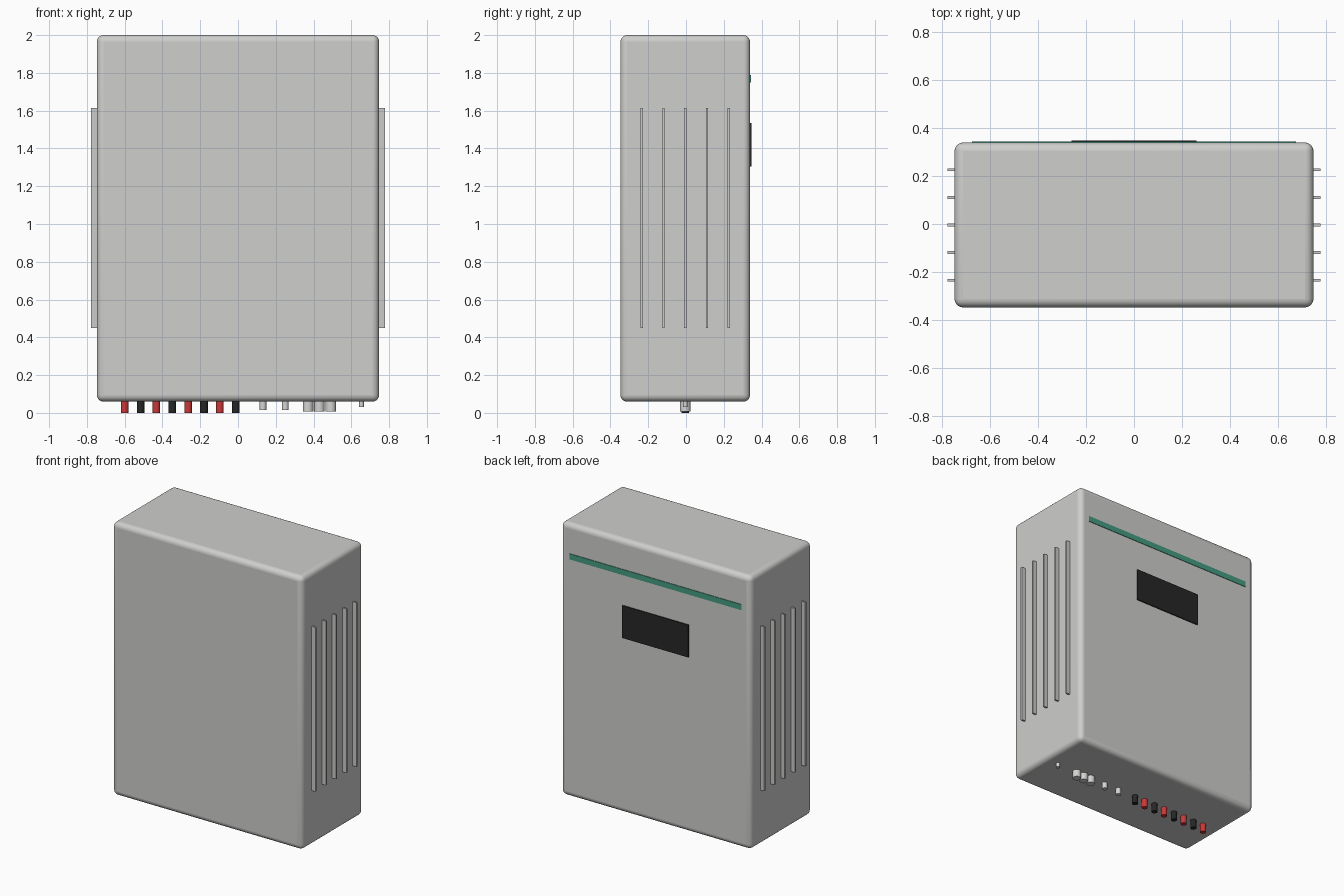
import bpy, bmesh, math

if "Cube" in bpy.data.objects:
    bpy.data.objects.remove(bpy.data.objects["Cube"])

def material(name, color):
    m = bpy.data.materials.new(name)
    m.diffuse_color = (*color, 1)
    m.use_nodes = True
    m.node_tree.nodes["Principled BSDF"].inputs["Base Color"].default_value = m.diffuse_color
    return m

GREY = material("casing grey", (0.62, 0.62, 0.61))
FIN = material("fin grey", (0.60, 0.60, 0.59))
GLAND = material("gland grey", (0.66, 0.66, 0.65))
GREEN = material("accent green", (0.06, 0.33, 0.22))
BLACK = material("black", (0.02, 0.02, 0.02))
RED = material("red", (0.60, 0.04, 0.04))

CY = -0.004   # depth centre of the casing
BACK = 0.339  # rear face of the casing
FLOOR = 0.06  # underside of the casing

def finish(bm, name, mat):
    me = bpy.data.meshes.new(name)
    bm.to_mesh(me)
    bm.free()
    me.materials.append(mat)
    ob = bpy.data.objects.new(name, me)
    bpy.context.collection.objects.link(ob)
    return ob

def smooth(ob):
    bpy.ops.object.select_all(action='DESELECT')
    ob.select_set(True)
    bpy.context.view_layer.objects.active = ob
    bpy.ops.object.shade_smooth_by_angle(angle=math.radians(35))

def box(name, lo, hi, mat):
    bm = bmesh.new()
    bmesh.ops.create_cube(bm, size=1)
    for v in bm.verts:
        v.co = [(a + b) / 2 + c * (b - a) for a, b, c in zip(lo, hi, v.co)]
    return finish(bm, name, mat)

def plug(name, x, radius, bottom, mat):
    top = FLOOR + 0.01
    bm = bmesh.new()
    bmesh.ops.create_cone(bm, cap_ends=True, segments=24, radius1=radius,
                          radius2=radius, depth=top - bottom)
    bmesh.ops.translate(bm, verts=bm.verts, vec=(x, CY, (top + bottom) / 2))
    smooth(finish(bm, name, mat))

# Rounded casing
casing = box("casing", (-0.747, CY - 0.343, FLOOR), (0.747, BACK, 2.0), GREY)
bevel = casing.modifiers.new("rounded edges", 'BEVEL')
bevel.width = 0.035
bevel.segments = 5
smooth(casing)

# Cooling fins on both sides
for side in (-1, 1):
    for i in range(5):
        y = CY + (i - 2) * 0.115
        x0, x1 = sorted((side * 0.74, side * 0.777))
        box("cooling_fin", (x0, y - 0.006, 0.45), (x1, y + 0.006, 1.615), FIN)

# Rear accent strip and display
box("accent_strip", (-0.675, BACK - 0.002, 1.75), (0.675, BACK + 0.004, 1.79), GREEN)
box("display", (-0.26, BACK - 0.001, 1.305), (0.26, BACK + 0.008, 1.535), BLACK)

# Alternating power connectors under the casing
for i in range(8):
    plug("power_connector", -0.6 + i * 0.084, 0.02, 0.0, BLACK if i % 2 else RED)

# Cable glands and small port
for x, radius, bottom in ((0.132, 0.018, 0.015), (0.25, 0.018, 0.015),
                          (0.371, 0.028, 0.008), (0.431, 0.028, 0.008),
                          (0.491, 0.028, 0.008), (0.653, 0.013, 0.03)):
    plug("cable_gland", x, radius, bottom, GLAND)
